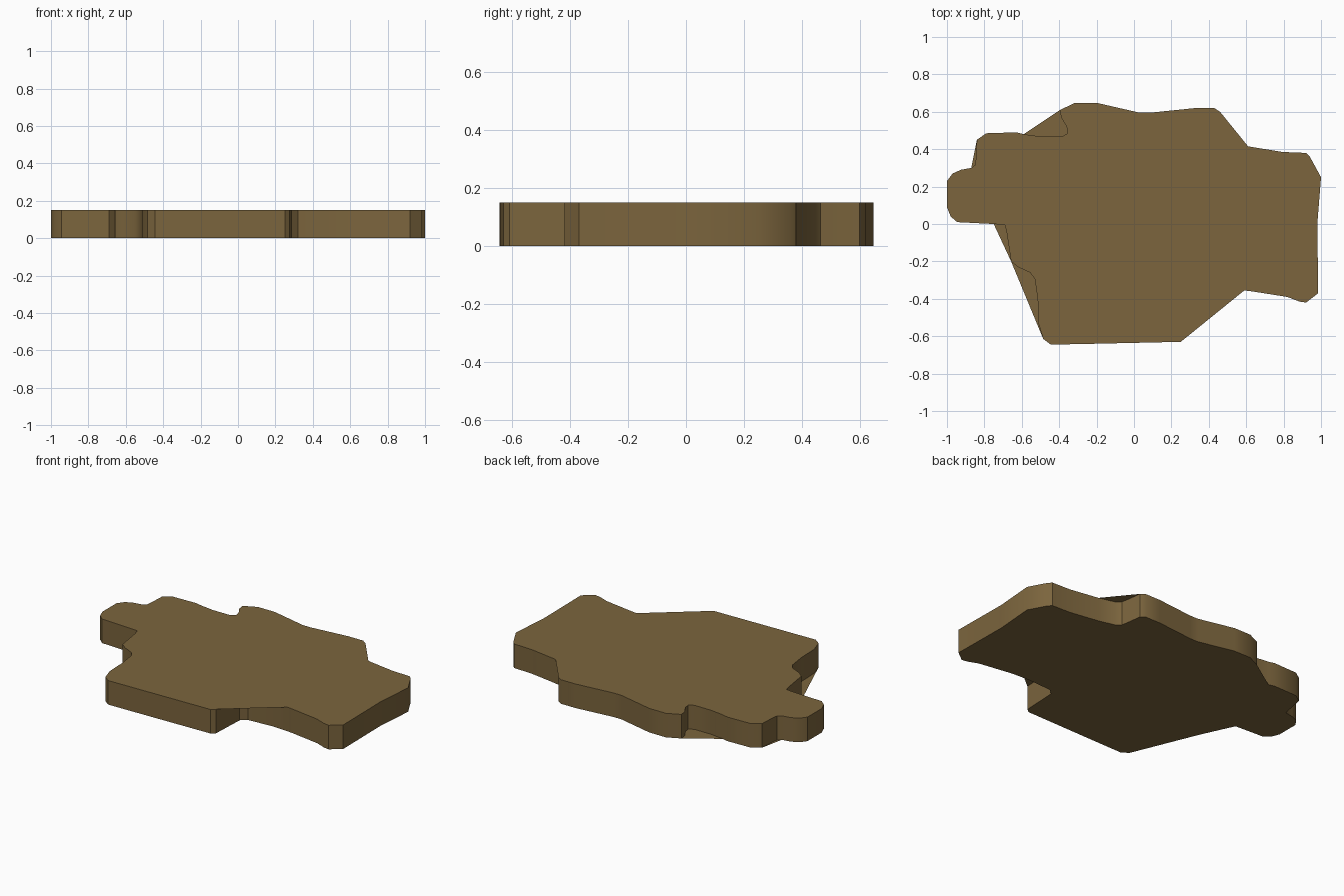
import bpy, bmesh

if "Cube" in bpy.data.objects:
    bpy.data.objects.remove(bpy.data.objects["Cube"])

THICKNESS = 0.15

# Slab outline, clockwise from the left tab, as runs of (kind, points).
# "full": wall, top and bottom; "top": notch bridged by the bottom sheet;
# "bottom": notch bridged by the top sheet.
RUNS = [
    ("full", [(-1, .23), (-.97, .27), (-.925, .29), (-.87, .30)]),
    ("top", [(-.85, .315), (-.845, .35)]),
    ("full", [(-.84, .45), (-.79, .485), (-.63, .49), (-.59, .48)]),
    ("top", [(-.5, .468), (-.385, .468), (-.355, .485), (-.36, .52), (-.39, .57)]),
    ("full", [(-.395, .61), (-.315, .648), (-.2, .648), (.03, .595), (.085, .595),
              (.33, .62), (.43, .62), (.46, .60)]),
    ("bottom", [(.47, .52), (.48, .465), (.51, .44)]),
    ("full", [(.61, .415), (.795, .385), (.92, .38), (.94, .36), (1, .25),
              (.98, 0), (.985, -.37), (.92, -.42), (.885, -.415), (.82, -.39),
              (.63, -.36), (.59, -.355)]),
    ("bottom", [(.48, -.35), (.32, -.36), (.285, -.39), (.28, -.5)]),
    ("full", [(.275, -.61), (.25, -.63), (-.2, -.64), (-.445, -.645), (-.485, -.615)]),
    ("top", [(-.51, -.535), (-.515, -.4), (-.53, -.295), (-.555, -.26), (-.62, -.23)]),
    ("full", [(-.657, -.2)]),
    ("top", [(-.68, -.05), (-.69, -.005)]),
    ("full", [(-.75, 0), (-.945, .01), (-.98, .04), (-1, .09)]),
]

outline = [(kind, p) for kind, pts in RUNS for p in pts]
bm = bmesh.new()
low = [bm.verts.new((x, y, 0)) for _, (x, y) in outline]
high = [bm.verts.new((x, y, THICKNESS)) for _, (x, y) in outline]

# Side wall
n = len(outline)
for i in range(n):
    j = (i + 1) % n
    bm.faces.new((low[i], high[i], high[j], low[j])).smooth = True

# Top and bottom sheets, each spanning straight across some notches
bm.faces.new([v for (k, _), v in zip(outline, high) if k != "bottom"][::-1])
bm.faces.new([v for (k, _), v in zip(outline, low) if k != "top"])

mesh = bpy.data.meshes.new("slab")
bm.to_mesh(mesh)
bm.free()

mat = bpy.data.materials.new("earth brown")
mat.diffuse_color = (0.20, 0.13, 0.047, 1)
mat.use_nodes = True
mat.node_tree.nodes["Principled BSDF"].inputs["Base Color"].default_value = mat.diffuse_color
mesh.materials.append(mat)

slab = bpy.data.objects.new("slab", mesh)
bpy.context.collection.objects.link(slab)
bpy.context.view_layer.objects.active = slab
slab.select_set(True)
bpy.ops.object.shade_smooth_by_angle(angle=0.6)
